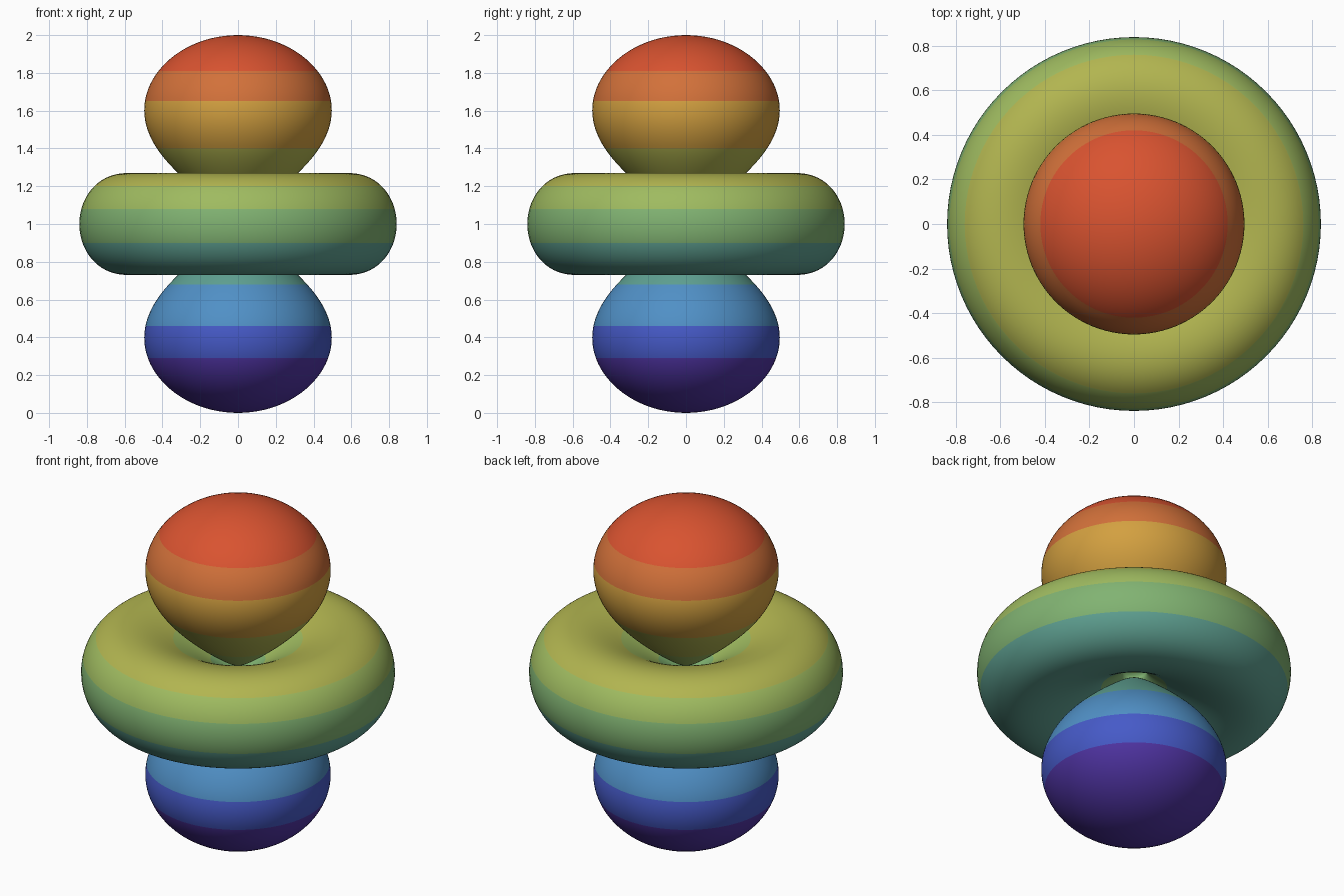
import bpy
import bmesh
import math

if "Cube" in bpy.data.objects:
    bpy.data.objects.remove(bpy.data.objects["Cube"], do_unlink=True)

# Colour bands from bottom to top: name, sRGB hex, top height
BANDS = [
    ("purple", "5034A4", 0.29),
    ("indigo", "465AC8", 0.46),
    ("blue", "5090C6", 0.68),
    ("teal", "5FA192", 0.90),
    ("leaf green", "81B372", 1.08),
    ("lime green", "9FBB60", 1.20),
    ("olive", "B2B550", 1.40),
    ("gold", "D3A040", 1.65),
    ("orange", "D2713A", 1.81),
    ("red", "D95330", 9.0),
]


def linear(hex_code):
    channels = [int(hex_code[i:i + 2], 16) / 255 for i in (0, 2, 4)]
    return tuple(((c + 0.055) / 1.055) ** 2.4 for c in channels) + (1.0,)


def make_material(name, hex_code):
    mat = bpy.data.materials.new(name)
    mat.use_nodes = True
    mat.diffuse_color = linear(hex_code)
    mat.node_tree.nodes["Principled BSDF"].inputs["Base Color"].default_value = linear(hex_code)
    return mat


MATERIALS = [make_material(name, code) for name, code, top in BANDS]

# Wave-shaped surface: radial(r) * |3 cos^2 - 1| = LEVEL, centred at z = 1
DECAY = 6.51
CENTRE = 1.0
LEVEL = 2 * math.exp(-DECAY)
STEPS = 72
SEGMENTS = 96


def radial(r):
    return r * r * math.exp(-DECAY * r)


def solve(target, inside, outside):
    # radius where the radial curve crosses the target
    for _ in range(60):
        mid = (inside + outside) / 2
        if radial(mid) > target:
            inside = mid
        else:
            outside = mid
    return inside


def profile(strength, sign):
    # points (x, z) from the innermost to the outermost radius
    peak = 2 / DECAY
    near = solve(LEVEL / strength, peak, 0.0001)
    far = solve(LEVEL / strength, peak, 2.0)
    points = []
    for i in range(STEPS + 1):
        r = near + (far - near) * (1 - math.cos(math.pi * i / STEPS)) / 2
        cos2 = (1 + sign * LEVEL / radial(r)) / 3
        cos2 = min(max(cos2, 0.0), 1.0)
        points.append((r * math.sqrt(1 - cos2), r * math.sqrt(cos2)))
    return points


def revolve(name, points, closed=False):
    bm = bmesh.new()
    verts = [bm.verts.new((x, 0, CENTRE + z)) for x, z in points]
    pairs = list(zip(verts, verts[1:]))
    if closed:
        pairs.append((verts[-1], verts[0]))
    edges = [bm.edges.new(pair) for pair in pairs]
    bmesh.ops.spin(bm, geom=verts + edges, cent=(0, 0, 0), axis=(0, 0, 1),
                   angle=math.tau, steps=SEGMENTS, use_merge=False)
    bmesh.ops.remove_doubles(bm, verts=bm.verts[:], dist=0.0001)
    # cut along each colour boundary, then colour by height
    for _, _, top in BANDS[:-1]:
        bmesh.ops.bisect_plane(bm, geom=bm.verts[:] + bm.edges[:] + bm.faces[:],
                               dist=0.0001, plane_co=(0, 0, top), plane_no=(0, 0, 1))
    bmesh.ops.recalc_face_normals(bm, faces=bm.faces[:])
    for face in bm.faces:
        height = face.calc_center_median().z
        face.material_index = sum(height > band[2] for band in BANDS)
        face.smooth = True
    mesh = bpy.data.meshes.new(name)
    bm.to_mesh(mesh)
    bm.free()
    for mat in MATERIALS:
        mesh.materials.append(mat)
    obj = bpy.data.objects.new(name, mesh)
    bpy.context.collection.objects.link(obj)
    return obj


# Upper and lower teardrop lobes
lobe = profile(2, 1)
revolve("upper_lobe", lobe)
revolve("lower_lobe", [(x, -z) for x, z in lobe])

# Ring around the waist, closed cross-section
half = profile(1, -1)
revolve("waist_ring", half + [(x, -z) for x, z in half[-2:0:-1]], closed=True)
